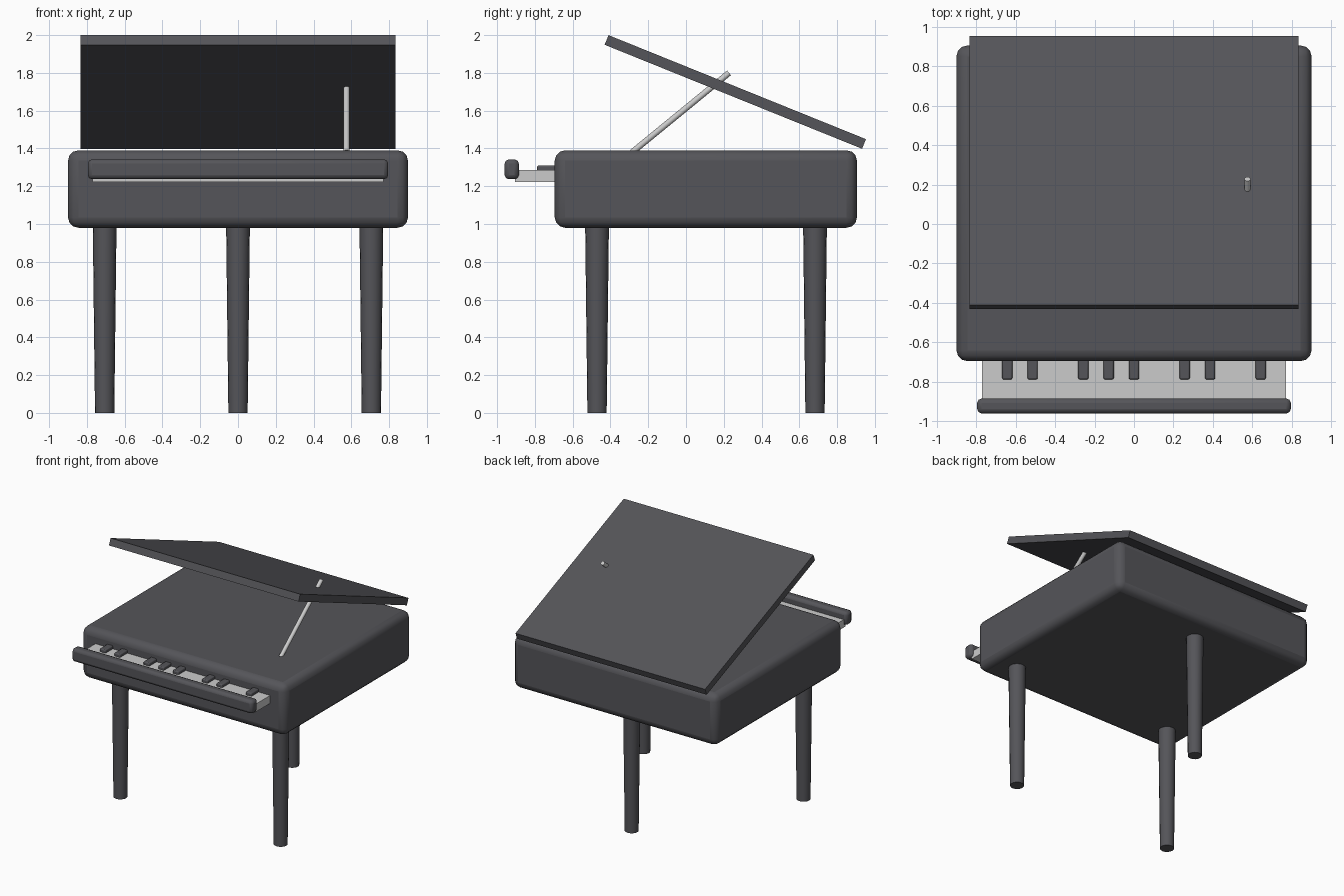
import bpy
import math
from mathutils import Vector

if "Cube" in bpy.data.objects:
    bpy.data.objects.remove(bpy.data.objects["Cube"])

dark = bpy.data.materials.new("dark_lacquer")
dark.diffuse_color = (0.09, 0.09, 0.1, 1)
dark.use_nodes = True
dark.node_tree.nodes["Principled BSDF"].inputs["Base Color"].default_value = dark.diffuse_color


def finish(ob, name, mat):
    ob.name = name
    if mat:
        ob.data.materials.append(mat)
    bpy.ops.object.shade_smooth_by_angle(angle=math.radians(40))
    return ob


def box(name, lo, hi, mat=None, bevel=0, segments=2):
    lo, hi = Vector(lo), Vector(hi)
    bpy.ops.mesh.primitive_cube_add(size=1, location=(lo + hi) / 2)
    ob = bpy.context.object
    ob.scale = hi - lo
    bpy.ops.object.transform_apply(location=False, rotation=False, scale=True)
    if bevel:
        mod = ob.modifiers.new("Bevel", 'BEVEL')
        mod.width, mod.segments = bevel, segments
    return finish(ob, name, mat)


def rod(name, start, end, r1, r2, sides, mat=None):
    start, end = Vector(start), Vector(end)
    axis = end - start
    bpy.ops.mesh.primitive_cone_add(vertices=sides, radius1=r1, radius2=r2,
                                    depth=axis.length, location=(start + end) / 2,
                                    rotation=axis.to_track_quat('Z', 'Y').to_euler())
    return finish(bpy.context.object, name, mat)


# Case
box("case", (-0.9, -0.695, 0.98), (0.9, 0.905, 1.39), dark, 0.055, 3)

# Raised lid, tilted up towards the front
lid = box("lid", (-0.835, -0.735, -0.0275), (0.835, 0.735, 0.0275), dark)
lid.location = (0, 0.261, 1.699)
lid.rotation_euler.x = math.radians(-22)

# Lid prop
rod("lid_prop", (0.575, -0.285, 1.38), (0.575, 0.228, 1.80), 0.016, 0.016, 12)

# Keyboard: white slab, black keys in groups, front rail
box("white_keys", (-0.77, -0.905, 1.222), (0.77, -0.65, 1.285))
for i in (-5, -4, -2, -1, 0, 2, 3, 5):
    x = i * 0.1285
    box("black_key", (x - 0.026, -0.788, 1.275), (x + 0.026, -0.66, 1.31), dark, 0.008)
box("front_rail", (-0.795, -0.96, 1.237), (0.795, -0.885, 1.342), dark, 0.022)

# Tapered legs: two in front, one at the back
for name, x, y in (("front_leg_left", -0.706, -0.471),
                   ("front_leg_right", 0.706, -0.471),
                   ("back_leg", 0, 0.683)):
    rod(name, (x, y, 0), (x, y, 1.0), 0.051, 0.063, 16, dark)
